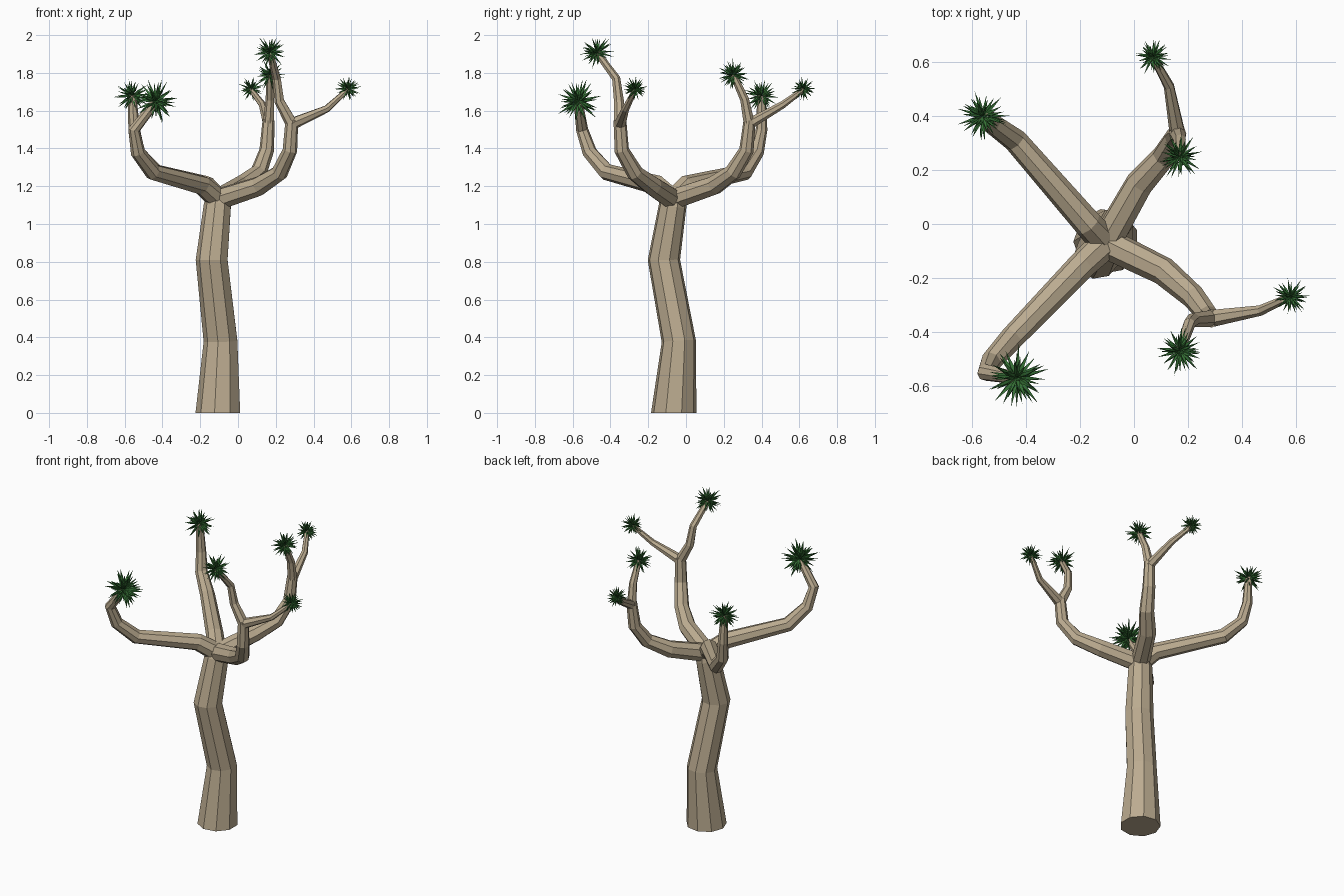
import bpy, bmesh, math, random
from mathutils import Vector

if "Cube" in bpy.data.objects:
    bpy.data.objects.remove(bpy.data.objects["Cube"])

random.seed(4)


def material(name, color):
    m = bpy.data.materials.new(name)
    m.diffuse_color = color
    m.use_nodes = True
    m.node_tree.nodes["Principled BSDF"].inputs["Base Color"].default_value = m.diffuse_color
    return m


BARK = material("bark", (0.50, 0.41, 0.28, 1))
LEAF = material("leaf", (0.035, 0.16, 0.035, 1))


def finish(bm, name, mat):
    bmesh.ops.recalc_face_normals(bm, faces=bm.faces)
    me = bpy.data.meshes.new(name)
    bm.to_mesh(me)
    bm.free()
    me.materials.append(mat)
    bpy.context.collection.objects.link(bpy.data.objects.new(name, me))


def tube(name, path, sides=8, flat_start=False):
    """Faceted limb through (x, y, z, radius) points."""
    bm = bmesh.new()
    pts = [Vector(p[:3]) for p in path]
    rings, side = [], Vector((1, 0, 0))
    for i, p in enumerate(pts):
        a = (p - pts[i - 1]).normalized() if i else Vector()
        b = (pts[i + 1] - p).normalized() if i < len(pts) - 1 else Vector()
        t = (a + b).normalized()
        if i == 0 and flat_start:
            t = Vector((0, 0, 1))
        side = (side - t * side.dot(t)).normalized()
        other = t.cross(side)
        ring = []
        for k in range(sides):
            w = math.tau * (k + 0.5) / sides
            ring.append(bm.verts.new(p + (side * math.cos(w) + other * math.sin(w)) * path[i][3]))
        rings.append(ring)
    for r, s in zip(rings, rings[1:]):
        for k in range(sides):
            n = (k + 1) % sides
            bm.faces.new((r[k], r[n], s[n], s[k]))
    bm.faces.new(rings[0][::-1])
    bm.faces.new(rings[-1])
    finish(bm, name, BARK)


def tuft(name, centre, radius, count=48):
    """Ball of pointed leaves spread evenly over a sphere."""
    bm = bmesh.new()
    c = Vector(centre)
    for i in range(count):
        z = 1 - 2 * (i + 0.5) / count
        a = i * math.pi * (3 - math.sqrt(5))
        s = math.sqrt(1 - z * z)
        d = Vector((s * math.cos(a), s * math.sin(a), z))
        d = (d + Vector([random.uniform(-0.15, 0.15) for _ in range(3)])).normalized()
        u = d.orthogonal().normalized()
        v = d.cross(u)
        length = radius * random.uniform(0.78, 1.05)
        root = bm.verts.new(c)
        tip = bm.verts.new(c + d * length)
        mid = c + d * length * 0.4
        w = radius * 0.085
        ring = [bm.verts.new(mid + o * w) for o in (u, v * 0.7, -u, -v * 0.7)]
        for k in range(4):
            n = (k + 1) % 4
            bm.faces.new((ring[k], ring[n], tip))
            bm.faces.new((ring[n], ring[k], root))
    finish(bm, name, LEAF)


# Trunk
tube("trunk", [(-0.103, -0.065, 0, 0.122), (-0.09, -0.038, 0.38, 0.092),
               (-0.137, -0.117, 0.81, 0.087), (-0.107, -0.07, 1.10, 0.074),
               (-0.10, -0.06, 1.15, 0.06)], sides=9, flat_start=True)

# Main branches
start = (-0.105, -0.07, 1.13, 0.058)
tube("front_left_branch", [start, (-0.19, -0.15, 1.205, 0.053), (-0.45, -0.42, 1.275, 0.045),
                           (-0.53, -0.51, 1.38, 0.039), (-0.55, -0.55, 1.50, 0.032),
                           (-0.44, -0.57, 1.64, 0.024)])
tube("back_left_branch", [start, (-0.17, 0.0, 1.205, 0.053), (-0.44, 0.31, 1.275, 0.045),
                          (-0.53, 0.375, 1.38, 0.038), (-0.55, 0.40, 1.50, 0.031),
                          (-0.56, 0.40, 1.68, 0.022)])
tube("back_right_branch", [start, (0.02, 0.15, 1.205, 0.053), (0.11, 0.25, 1.275, 0.045),
                           (0.152, 0.32, 1.39, 0.039), (0.162, 0.337, 1.55, 0.032)])
tube("front_right_branch", [start, (0.11, -0.175, 1.20, 0.053), (0.22, -0.27, 1.27, 0.045),
                            (0.275, -0.34, 1.39, 0.039), (0.285, -0.35, 1.55, 0.034)])

# Forked twigs
fork_b = (0.162, 0.335, 1.53, 0.030)
fork_f = (0.285, -0.35, 1.53, 0.033)
tube("back_right_upper_twig", [fork_b, (0.17, 0.31, 1.66, 0.024), (0.17, 0.25, 1.79, 0.018)], 7)
tube("back_right_outer_twig", [fork_b, (0.13, 0.51, 1.63, 0.020), (0.07, 0.62, 1.71, 0.014)], 7)
tube("front_right_upper_twig", [fork_f, (0.22, -0.355, 1.65, 0.027), (0.205, -0.37, 1.77, 0.023),
                                (0.17, -0.47, 1.905, 0.018)], 7)
tube("front_right_outer_twig", [fork_f, (0.47, -0.32, 1.61, 0.020), (0.58, -0.27, 1.71, 0.014)], 7)

# Leaf tufts
for name, centre, radius in (
        ("front_left_tuft", (-0.435, -0.57, 1.65), 0.125),
        ("back_left_tuft", (-0.56, 0.40, 1.68), 0.097),
        ("back_right_upper_tuft", (0.17, 0.25, 1.79), 0.087),
        ("back_right_outer_tuft", (0.07, 0.62, 1.715), 0.073),
        ("front_right_upper_tuft", (0.17, -0.47, 1.91), 0.093),
        ("front_right_outer_tuft", (0.58, -0.27, 1.715), 0.073)):
    tuft(name, centre, radius)
